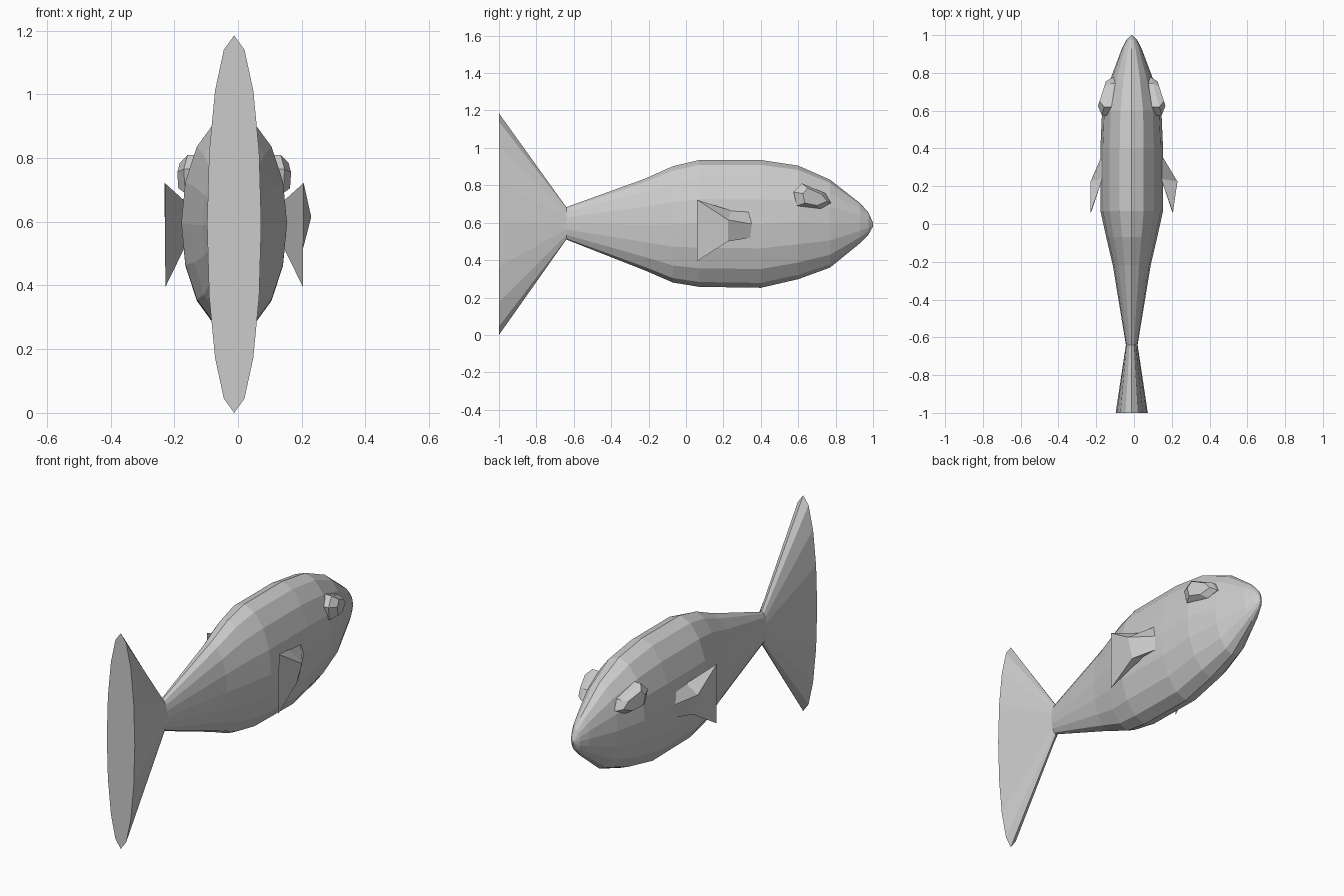
import bpy, bmesh
from math import cos, sin, pi

CX = -0.012   # body axis, slightly off centre


def make(name, verts, faces):
    me = bpy.data.meshes.new(name)
    me.from_pydata(verts, [], faces)
    bm = bmesh.new()
    bm.from_mesh(me)
    bmesh.ops.recalc_face_normals(bm, faces=bm.faces)
    bm.to_mesh(me)
    bm.free()
    ob = bpy.data.objects.new(name, me)
    bpy.context.collection.objects.link(ob)
    return ob


def loft(name, rings):
    n = len(rings[0])
    verts = [v for r in rings for v in r]
    faces = [list(range(n)), [(len(rings) - 1) * n + i for i in range(n)]]
    for k in range(len(rings) - 1):
        for i in range(n):
            j = (i + 1) % n
            faces.append([k * n + i, k * n + j, (k + 1) * n + j, (k + 1) * n + i])
    return make(name, verts, faces)


# Body and tail: 16-sided elliptical sections (y, half width, z low, z high)
sections = [
    (-1.00, 0.085, 0.00, 1.185), (-0.64, 0.031, 0.51, 0.683),
    (-0.22, 0.100, 0.345, 0.835), (-0.07, 0.135, 0.28, 0.902),
    (0.07, 0.166, 0.257, 0.935), (0.40, 0.166, 0.252, 0.935),
    (0.60, 0.157, 0.298, 0.905), (0.77, 0.112, 0.36, 0.83),
    (0.93, 0.052, 0.49, 0.705), (0.975, 0.028, 0.535, 0.655),
    (1.00, 0.004, 0.58, 0.60)]
rings = []
for y, w, lo, hi in sections:
    rings.append([(CX + w * cos(2 * pi * i / 16), y,
                   (lo + hi) / 2 + (hi - lo) / 2 * sin(2 * pi * i / 16)) for i in range(16)])
loft("body", rings)

# Eyes: tapered six-sided bumps
eye_cap = [(0.625, 0.755), (0.635, 0.705), (0.70, 0.692),
           (0.755, 0.715), (0.725, 0.752), (0.65, 0.785)]
eye_base = [(0.575, 0.765), (0.592, 0.69), (0.72, 0.675),
            (0.775, 0.705), (0.745, 0.757), (0.62, 0.81)]
for side, s in (("right", 1), ("left", -1)):
    cap = [(CX + s * (0.177 - 0.32 * (y - 0.63)), y, z) for y, z in eye_cap]
    mid = [(CX + s * (0.157 - 0.27 * (y - 0.58)), y, z) for y, z in eye_base]
    base = [(CX + s * 0.08, y, z) for y, z in eye_base]
    loft("eye_" + side, [base, mid, cap])

# Side fins: wedge roots flaring to a sharp trailing edge
for side, s, ridge in (("right", 1, 0.242), ("left", -1, 0.218)):
    pts = [(0.218, 0.06, 0.722), (0.216, 0.06, 0.395),
           (ridge, 0.225, 0.615), (ridge - 0.03, 0.225, 0.50),
           (0.155, 0.37, 0.59), (0.155, 0.35, 0.52),
           (0.155, 0.34, 0.66), (0.155, 0.24, 0.665), (0.155, 0.24, 0.52)]
    faces = [(0, 1, 3, 2), (2, 3, 5, 4), (0, 2, 7), (2, 4, 6, 7),
             (1, 8, 3), (3, 8, 5), (0, 7, 8, 1), (7, 6, 4, 5, 8)]
    make("side_fin_" + side, [(CX + s * x, y, z) for x, y, z in pts], faces)
